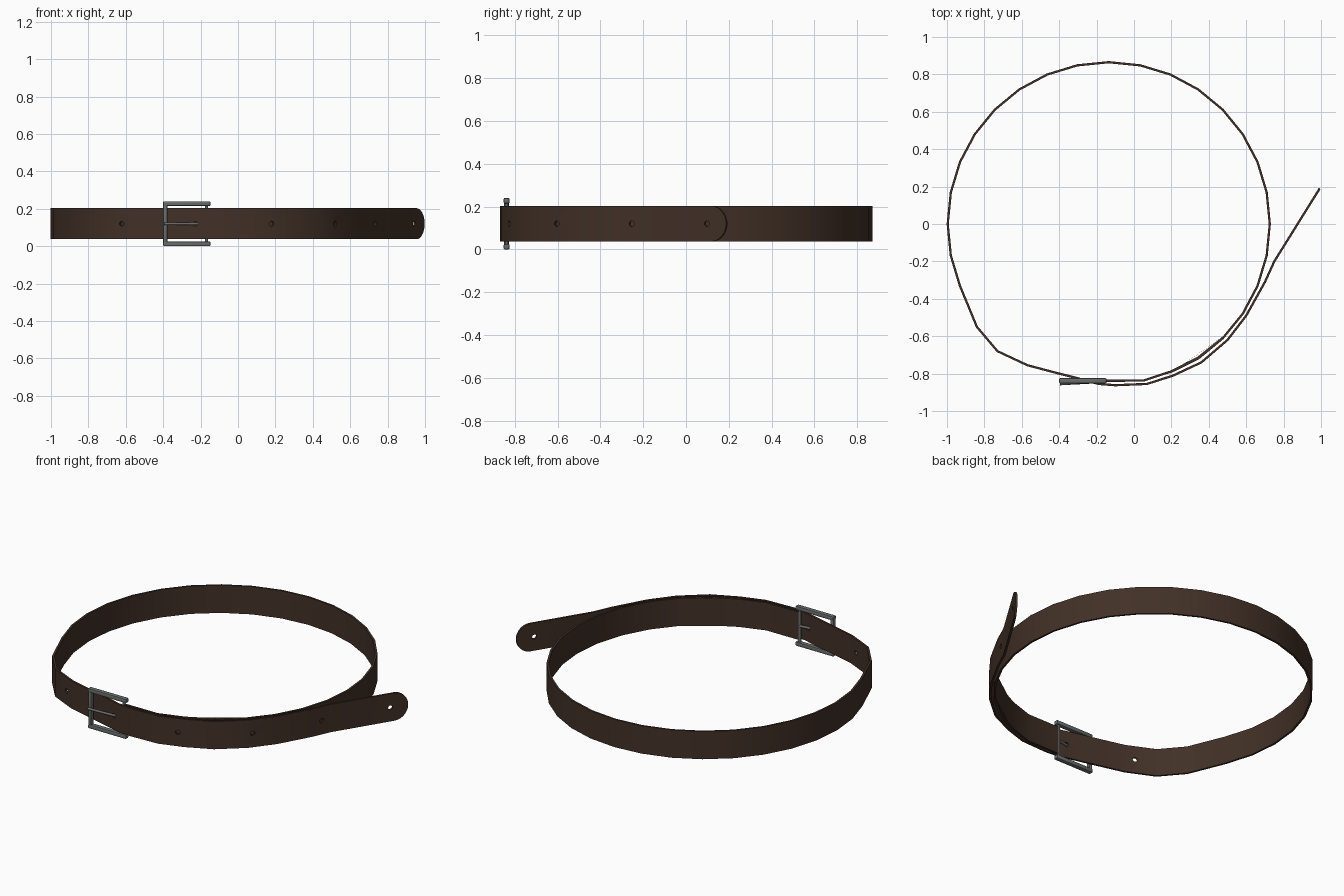
import bpy, bmesh, math
from mathutils import Vector

if "Cube" in bpy.data.objects:
    bpy.data.objects.remove(bpy.data.objects["Cube"])

ZC, HALF, THICK = 0.12, 0.083, 0.012   # strap centre height, half width, thickness


def material(name, rgb):
    m = bpy.data.materials.new(name)
    m.diffuse_color = (*rgb, 1)
    m.use_nodes = True
    m.node_tree.nodes["Principled BSDF"].inputs["Base Color"].default_value = m.diffuse_color
    return m


leather = material("dark brown leather", (0.054, 0.030, 0.020))
metal = material("grey metal", (0.145, 0.15, 0.15))


def add_object(name, bm, mat):
    bmesh.ops.recalc_face_normals(bm, faces=bm.faces)
    mesh = bpy.data.meshes.new(name)
    bm.to_mesh(mesh)
    bm.free()
    mesh.materials.append(mat)
    ob = bpy.data.objects.new(name, mesh)
    bpy.context.collection.objects.link(ob)
    return ob


def smooth(ob):
    bpy.ops.object.select_all(action='DESELECT')
    ob.select_set(True)
    bpy.context.view_layer.objects.active = ob
    bpy.ops.object.shade_smooth_by_angle(angle=math.radians(40))


# strap centreline: loose tail, front overlap, round body, inner end at the buckle
path = [(0.993, 0.19), (0.75, -0.2), (0.70, -0.31), (0.60, -0.49), (0.50, -0.62), (0.36, -0.74),
        (0.21, -0.81), (0.07, -0.855), (-0.10, -0.862), (-0.19, -0.855), (-0.30, -0.825),
        (-0.40, -0.80), (-0.57, -0.755), (-0.73, -0.68), (-0.84, -0.55)]
for i in range(25):
    a = math.radians(202.5 - 11.25 * i)
    path.append((-0.135 + 0.861 * math.cos(a), 0.865 * math.sin(a)))
path += [(0.47, -0.605), (0.345, -0.713), (0.20, -0.788), (0.05, -0.837), (-0.165, -0.838)]
path = [Vector(p) for p in path]


def at_length(s):
    """Point and direction at a distance from the tail tip."""
    for a, b in zip(path, path[1:]):
        d = (b - a).length
        if s <= d:
            return a.lerp(b, s / d), (b - a).normalized()
        s -= d


# rounded tail tip: stations with growing half width, then constant width
stations = []
for i in range(9):
    t = math.pi / 2 * i / 8
    stations.append((at_length(HALF * (1 - math.cos(t)))[0], max(0.012, HALF * math.sin(t))))
stations += [(p, HALF) for p in path[1:]]

bm = bmesh.new()
rings = []
for i, (p, w) in enumerate(stations):
    d0 = (p - stations[i - 1][0]).normalized() if i else None
    d1 = (stations[i + 1][0] - p).normalized() if i < len(stations) - 1 else None
    d = ((d0 or d1) + (d1 or d0)).normalized()
    n = Vector((-d.y, d.x)) * THICK / 2
    rings.append([bm.verts.new((p.x + s * n.x, p.y + s * n.y, ZC + u * w))
                  for s, u in ((-1, -1), (1, -1), (1, 1), (-1, 1))])
for a, b in zip(rings, rings[1:]):
    for j in range(4):
        k = (j + 1) % 4
        bm.faces.new((a[j], a[k], b[k], b[j]))
bm.faces.new(rings[0])
bm.faces.new(rings[-1])
strap = add_object("strap", bm, leather)


def rod(bm, a, b, r, sides=12):
    a, b = Vector(a), Vector(b)
    res = bmesh.ops.create_cone(bm, cap_ends=True, segments=sides, radius1=r, radius2=r,
                                depth=(b - a).length)
    rot = (b - a).to_track_quat('Z', 'Y').to_matrix()
    for v in res["verts"]:
        v.co = rot @ v.co + (a + b) / 2


# seven evenly spaced holes punched through the strap
bm = bmesh.new()
for i in range(7):
    p, d = at_length(0.105 + 0.41 * i)
    n = Vector((-d.y, d.x)) * 0.015
    rod(bm, (p.x - n.x, p.y - n.y, ZC), (p.x + n.x, p.y + n.y, ZC), 0.0135)
cutter = add_object("hole_cutter", bm, leather)
cutter.hide_render = True
mod = strap.modifiers.new("holes", 'BOOLEAN')
mod.operation, mod.solver, mod.object = 'DIFFERENCE', 'EXACT', cutter
bpy.context.view_layer.objects.active = strap
bpy.ops.object.modifier_apply(modifier=mod.name)
bpy.data.objects.remove(cutter)
smooth(strap)


def block(name, x0, x1, y0, y1, z0, z1, bevel):
    bm = bmesh.new()
    bmesh.ops.create_cube(bm, size=1)
    for v in bm.verts:
        v.co = ((x0 + x1) / 2 + v.co.x * (x1 - x0), (y0 + y1) / 2 + v.co.y * (y1 - y0),
                (z0 + z1) / 2 + v.co.z * (z1 - z0))
    bmesh.ops.bevel(bm, geom=bm.edges[:], offset=bevel, segments=2, affect='EDGES', profile=0.5)
    smooth(add_object(name, bm, metal))


# buckle frame: two arms, outer bar, thin hinge bar
block("buckle_lower_arm", -0.40, -0.147, -0.852, -0.824, 0.0, 0.025, 0.006)
block("buckle_upper_arm", -0.40, -0.147, -0.852, -0.824, 0.215, 0.24, 0.006)
block("buckle_outer_bar", -0.40, -0.378, -0.85, -0.826, 0.012, 0.228, 0.006)
bm = bmesh.new()
rod(bm, (-0.168, -0.838, 0.01), (-0.168, -0.838, 0.23), 0.008)
smooth(add_object("buckle_hinge_bar", bm, metal))

# prong: from the hinge, out through a hole, resting on the outer bar
bm = bmesh.new()
rod(bm, (-0.168, -0.834, ZC), (-0.235, -0.846, ZC), 0.0075)
rod(bm, (-0.23, -0.846, ZC), (-0.395, -0.855, ZC), 0.0075)
smooth(add_object("buckle_prong", bm, metal))
